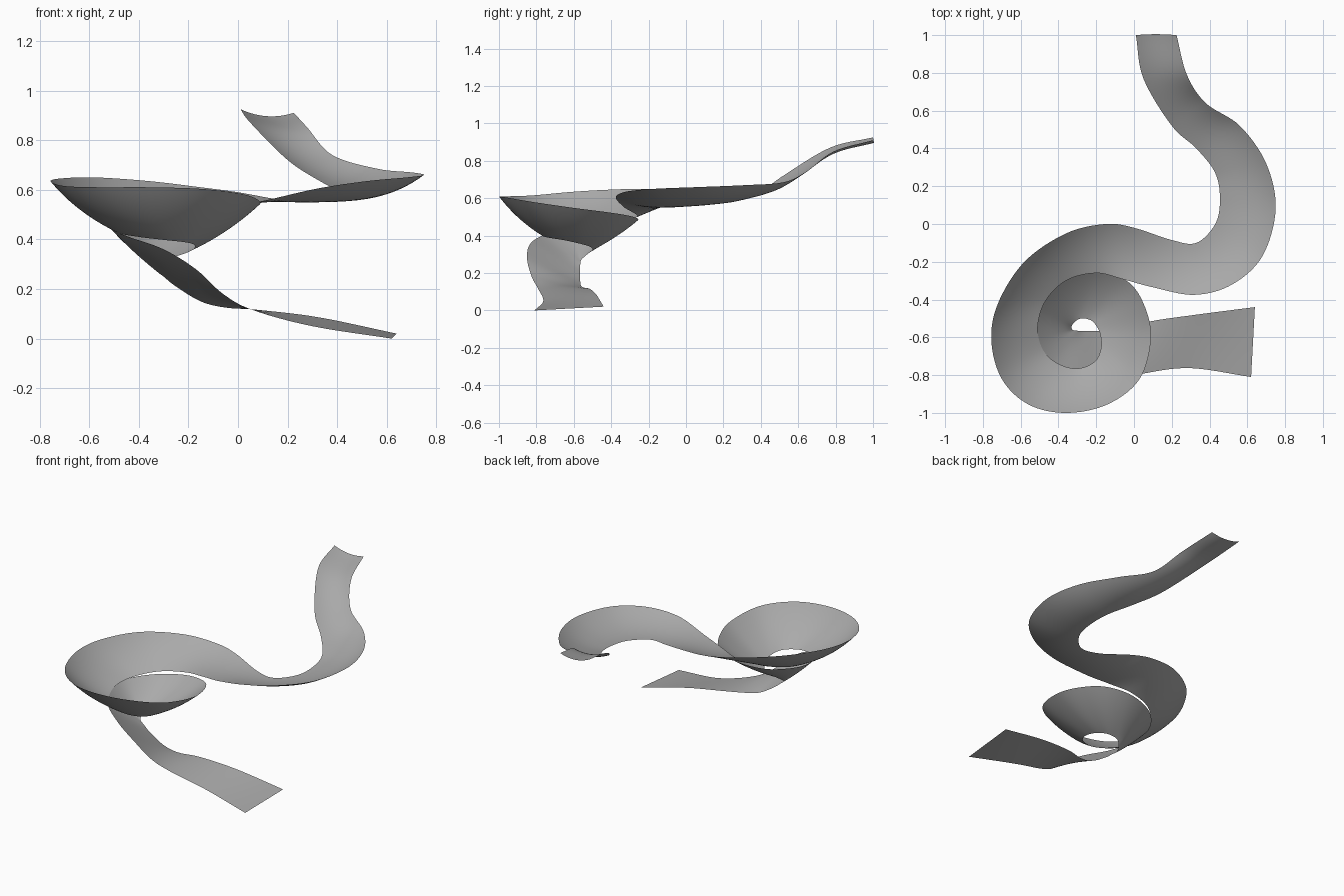
import bpy
import bmesh
from mathutils import Vector

STEPS_ALONG = 8      # spans between neighbouring stations
STEPS_ACROSS = 12    # spans across the chute
DISH = 0.10          # hollow of the chute, as a share of its width

# Right rail of the chute, from the top end down to the foot
right_rail = [
    (0.01, 1, 0.925), (0.05, 0.77, 0.87), (0.2, 0.52, 0.72), (0.33, 0.4, 0.635),
    (0.43, 0.27, 0.585), (0.455, 0.13, 0.565), (0.43, 0, 0.555), (0.33, -0.1, 0.55),
    (0.2, -0.085, 0.555), (0, -0.02, 0.59), (-0.15, 0, 0.61), (-0.36, -0.05, 0.635),
    (-0.58, -0.2, 0.65), (-0.72, -0.42, 0.645), (-0.755, -0.62, 0.633),
    (-0.7, -0.82, 0.615), (-0.56, -0.955, 0.61), (-0.36, -1, 0.61),
    (-0.14, -0.955, 0.603), (0.03, -0.82, 0.58), (0.09, -0.6, 0.548),
    (0.05, -0.42, 0.525), (-0.04, -0.3, 0.505), (-0.2, -0.255, 0.485),
    (-0.38, -0.31, 0.465), (-0.5, -0.45, 0.455), (-0.51, -0.6, 0.44),
    (-0.44, -0.74, 0.41), (-0.3, -0.83, 0.36), (-0.17, -0.85, 0.28),
    (-0.06, -0.825, 0.18), (0.06, -0.79, 0.115), (0.3, -0.763, 0.05),
    (0.62, -0.81, 0),
]

# Left rail, station by station beside the right one
left_rail = [
    (0.225, 1, 0.91), (0.28, 0.79, 0.85), (0.38, 0.64, 0.74), (0.56, 0.52, 0.685),
    (0.7, 0.32, 0.67), (0.75, 0.08, 0.66), (0.68, -0.17, 0.65), (0.52, -0.32, 0.635),
    (0.32, -0.375, 0.605), (0.1, -0.335, 0.555), (-0.05, -0.295, 0.53),
    (-0.2, -0.26, 0.505), (-0.36, -0.3, 0.485), (-0.47, -0.41, 0.465),
    (-0.51, -0.55, 0.45), (-0.48, -0.67, 0.425), (-0.4, -0.74, 0.41),
    (-0.3, -0.765, 0.398), (-0.21, -0.73, 0.388), (-0.175, -0.66, 0.377),
    (-0.18, -0.58, 0.36), (-0.21, -0.525, 0.345), (-0.24, -0.505, 0.335),
    (-0.28, -0.5, 0.325), (-0.31, -0.515, 0.31), (-0.33, -0.54, 0.29),
    (-0.325, -0.56, 0.27), (-0.3, -0.565, 0.25), (-0.25, -0.567, 0.21),
    (-0.15, -0.565, 0.15), (-0.05, -0.555, 0.125), (0.09, -0.515, 0.115),
    (0.33, -0.48, 0.085), (0.64, -0.44, 0.02),
]


def smooth_path(points):
    """Sample a smooth curve that passes through every point."""
    pts = [Vector(p) for p in points]
    pts = [pts[0] * 2 - pts[1]] + pts + [pts[-1] * 2 - pts[-2]]
    path = []
    for a, b, c, d in zip(pts, pts[1:], pts[2:], pts[3:]):
        for step in range(STEPS_ALONG):
            t = step / STEPS_ALONG
            path.append(b + (c - a) * (t / 2)
                        + (a * 2 - b * 5 + c * 4 - d) * (t * t / 2)
                        + (b * 3 - a - c * 3 + d) * (t ** 3 / 2))
    path.append(pts[-2])
    return path


def make_material(name, colour):
    material = bpy.data.materials.new(name)
    material.use_nodes = True
    material.diffuse_color = colour
    shader = next(n for n in material.node_tree.nodes if n.type == 'BSDF_PRINCIPLED')
    shader.inputs["Base Color"].default_value = colour
    return material


def make_chute(name, right, left, material):
    """Loft a dished sheet between two rails."""
    bm = bmesh.new()
    rows = []
    last = len(right) - 1
    for i, (r, l) in enumerate(zip(right, left)):
        before, after = max(i - 1, 0), min(i + 1, last)
        travel = right[after] + left[after] - right[before] - left[before]
        across = l - r
        up = travel.cross(across).normalized()
        # The dish flattens out towards the foot
        depth = DISH * across.length * (1 - i / last)
        row = []
        for j in range(STEPS_ACROSS + 1):
            s = j / STEPS_ACROSS
            row.append(bm.verts.new(r + across * s - up * (depth * 4 * s * (1 - s))))
        rows.append(row)
    for here, ahead in zip(rows, rows[1:]):
        for j in range(STEPS_ACROSS):
            face = bm.faces.new((here[j], ahead[j], ahead[j + 1], here[j + 1]))
            face.smooth = True
    mesh = bpy.data.meshes.new(name)
    bm.to_mesh(mesh)
    bm.free()
    mesh.materials.append(material)
    chute = bpy.data.objects.new(name, mesh)
    bpy.context.collection.objects.link(chute)
    return chute


cube = bpy.data.objects.get("Cube")
if cube:
    bpy.data.objects.remove(cube, do_unlink=True)

# One continuous spiral chute
grey = make_material("plain grey", (0.4, 0.4, 0.4, 1))
make_chute("spiral_chute", smooth_path(right_rail), smooth_path(left_rail), grey)
